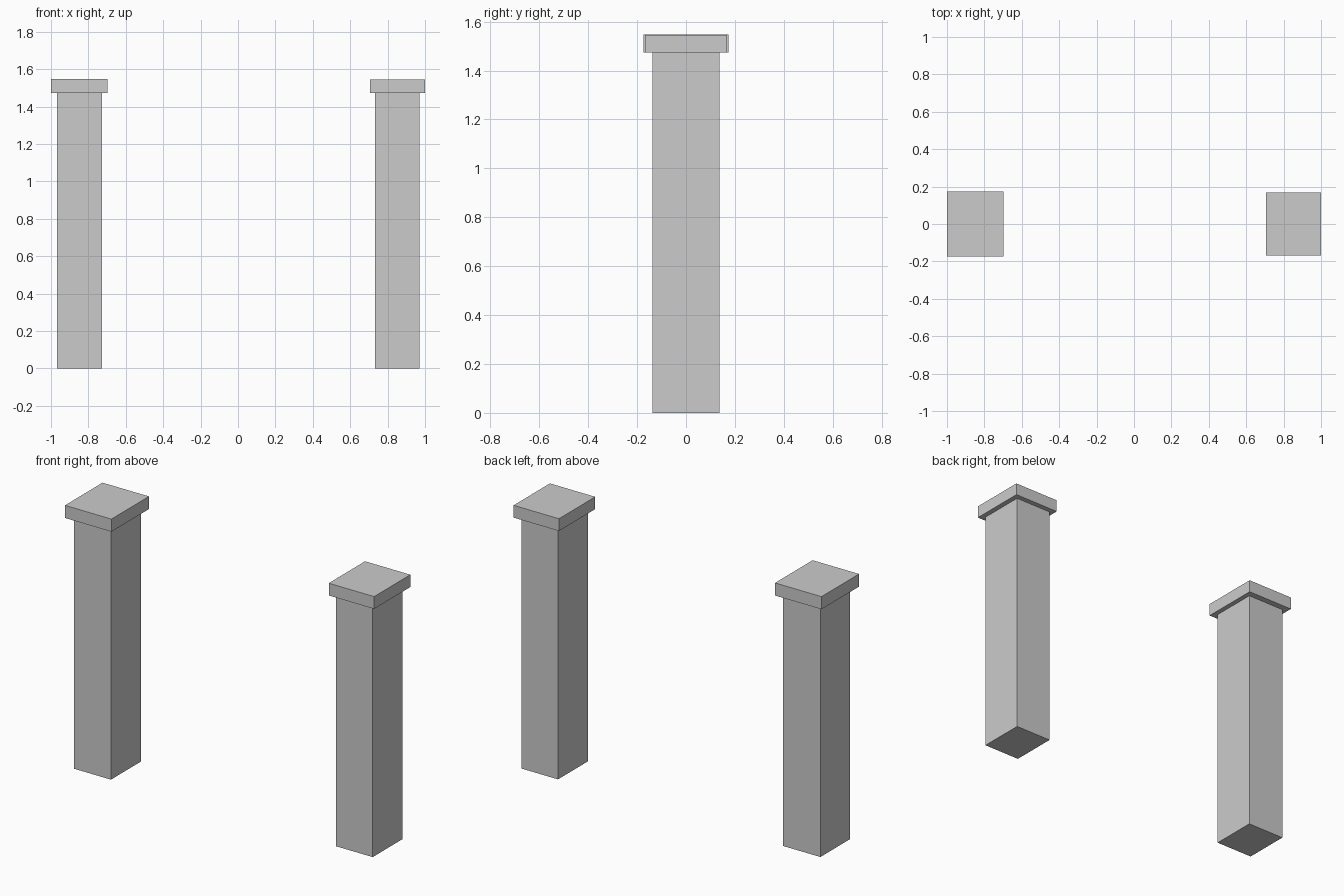
import bpy

if "Cube" in bpy.data.objects:
    bpy.data.objects.remove(bpy.data.objects["Cube"])


def box(name, x0, x1, half_y, z0, z1):
    """Axis-aligned box centred on y = 0."""
    bpy.ops.mesh.primitive_cube_add(size=1, location=((x0 + x1) / 2, 0, (z0 + z1) / 2))
    ob = bpy.context.object
    ob.name = name
    ob.scale = (x1 - x0, 2 * half_y, z1 - z0)
    bpy.ops.object.transform_apply(location=False, rotation=False, scale=True)
    return ob


CAP_BASE = 1.474

# Each side: shaft x-range, cap x-range, cap half depth, cap top
sides = {
    "left": ((-0.968, -0.727), (-1.0, -0.699), 0.174, 1.548),
    "right": ((0.733, 0.970), (0.706, 1.0), 0.168, 1.546),
}

for side, (shaft, cap, cap_half, top) in sides.items():
    # Square post shaft with an overhanging flat cap
    box(f"{side}_post", *shaft, 0.138, 0, CAP_BASE)
    box(f"{side}_post_cap", *cap, cap_half, CAP_BASE, top)
